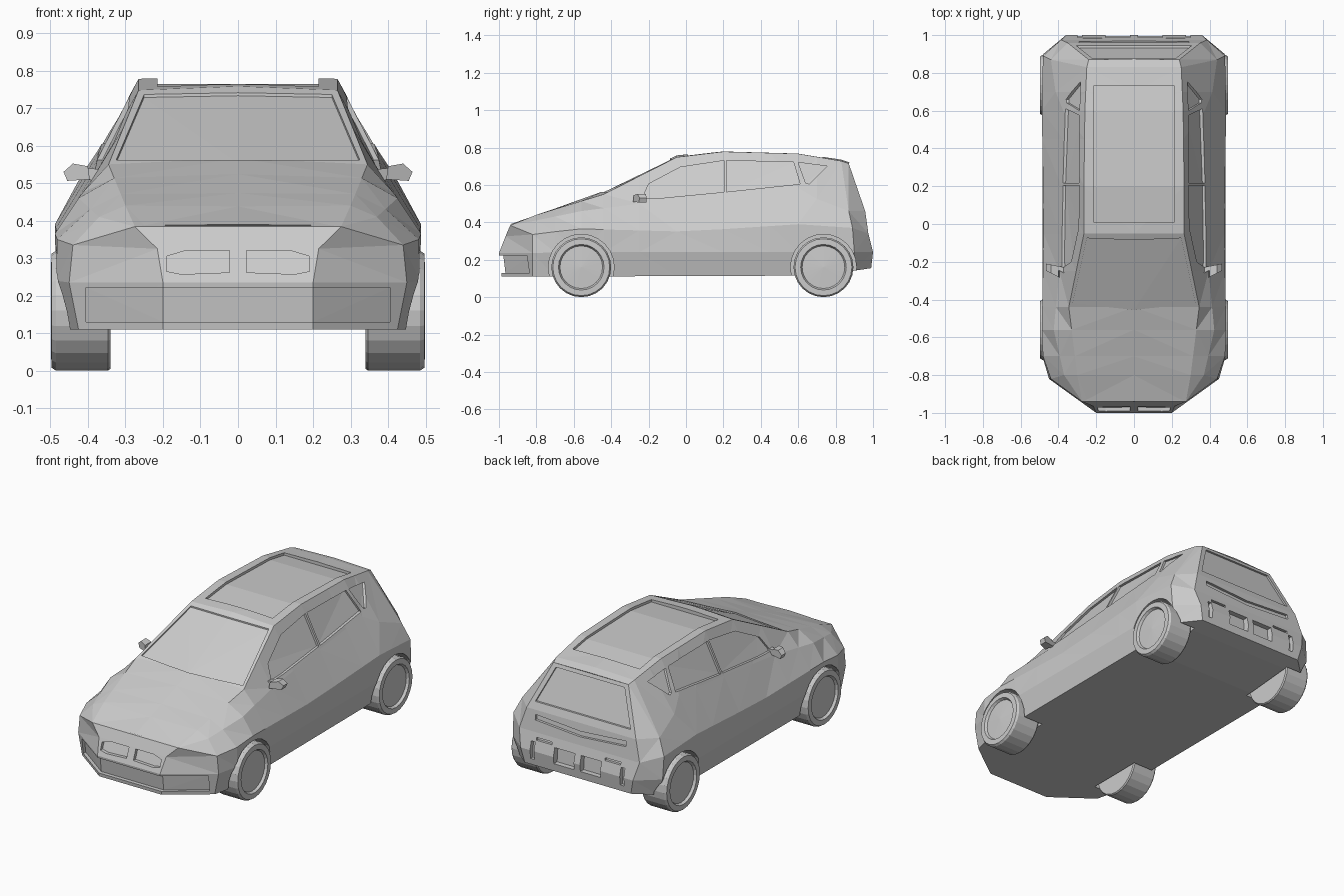
import bpy, bmesh, math
from mathutils import Vector
from mathutils.bvhtree import BVHTree

if "Cube" in bpy.data.objects:
    bpy.data.objects.remove(bpy.data.objects["Cube"])

# Feature lines of the right body half, front to back: (y, x, z)
SILL = [(-.985, .20, .11), (-.82, .425, .11), (-.7, .455, .11), (.6, .455, .115),
        (.89, .45, .14), (.99, .34, .155)]
BUMPER = [(-1, .20, .235), (-.82, .45, .235), (-.7, .485, .24), (.6, .485, .24),
          (.90, .48, .24), (1, .36, .24)]
WAIST = [(-.965, .215, .325), (-.82, .44, .335), (-.7, .482, .35), (-.56, .488, .365),
         (0, .478, .35), (.6, .488, .39), (.89, .482, .37), (.975, .385, .34)]
BELT = [(-.94, .275, .384), (-.8, .37, .41), (-.56, .425, .46), (-.25, .395, .5),
        (.2, .383, .548), (.6, .375, .585), (.7, .415, .525), (.87, .44, .46), (.958, .35, .46)]
ROOF_EDGE = [(-.93, .25, .387), (-.8, .30, .44), (-.44, .345, .55), (-.05, .265, .748),
             (.2, .265, .778), (.6, .26, .767), (.83, .25, .728), (.87, .24, .715)]
CENTRE = [(-.94, 0, .39), (-.8, 0, .438), (-.44, 0, .567), (-.05, 0, .758),
          (.2, 0, .782), (.6, 0, .77), (.83, 0, .735), (.875, 0, .72)]
STATIONS = [-.7, -.56, -.44, -.25, -.05, .2, .45, .6, .7]


def sample(line):
    """Own two end points each side, interpolated points at shared stations between."""
    out = list(line[:2])
    for y in STATIONS:
        for a, b in zip(line, line[1:]):
            if a[0] <= y <= b[0]:
                t = (y - a[0]) / (b[0] - a[0])
                out.append(tuple(p + (q - p) * t for p, q in zip(a, b)))
                break
    out += line[-2:]
    return [Vector((x, y, z)) for y, x, z in out]


def finish(bm, name):
    bmesh.ops.recalc_face_normals(bm, faces=bm.faces)
    me = bpy.data.meshes.new(name)
    bm.to_mesh(me)
    bm.free()
    ob = bpy.data.objects.new(name, me)
    bpy.context.collection.objects.link(ob)
    return ob


# Body shell: loft through the feature lines, closed at nose and tail
lines = [sample(l) for l in (SILL, BUMPER, WAIST, BELT, ROOF_EDGE, CENTRE)]
bm = bmesh.new()
rings = []
for row in zip(*lines):
    pts = list(row) + [Vector((-p.x, p.y, p.z)) for p in reversed(row[:-1])]
    rings.append([bm.verts.new(p) for p in pts])
for a, b in zip(rings, rings[1:]):
    for i in range(11):
        j = (i + 1) % 11
        bm.faces.new((a[i], a[j], b[j], b[i]))
for r in (rings[0], rings[-1]):
    for i in range(4):
        bm.faces.new((r[i], r[i + 1], r[9 - i], r[10 - i]))
    bm.faces.new(r[4:7])
bmesh.ops.recalc_face_normals(bm, faces=bm.faces)
bmesh.ops.triangulate(bm, faces=bm.faces)
surface = BVHTree.FromBMesh(bm)
body = finish(bm, "body")

cut = bmesh.new()


def recess(pts, to3d, direction, depth):
    """Add a shallow pocket: outline (one chain out, one back) projected on the body."""
    d = Vector(direction)
    inner, outer = [], []
    for p in pts:
        hit = surface.ray_cast(Vector(to3d(*p)) - d * 2, d)[0]
        inner.append(cut.verts.new(hit + d * depth))
        outer.append(cut.verts.new(hit - d * .06))
    n = len(pts)
    for vs in (inner, outer):
        for i in range(n // 2 - 1):
            cut.faces.new((vs[i], vs[i + 1], vs[n - 2 - i], vs[n - 1 - i]))
    for i in range(n):
        j = (i + 1) % n
        cut.faces.new((inner[i], inner[j], outer[j], outer[i]))


def front(pts, depth):
    recess(pts, lambda x, z: (x, 0, z), (0, 1, 0), depth)


def rear(pts, depth):
    recess(pts, lambda x, z: (x, 0, z), (0, -1, 0), depth)


def top(pts, depth):
    recess(pts, lambda x, y: (x, y, 0), (0, 0, -1), depth)


def box(x0, x1, z0, z1):
    return [(x0, z1), (x1, z1), (x1, z0), (x0, z0)]


# Windscreen, roof panel, lower intake, tail window and tail groove
top([(-.325, -.42), (0, -.455), (.325, -.42), (.25, -.075), (0, -.085), (-.25, -.075)], .008)
ys = [.01, .2, .6, .73]
top([(.215, y) for y in ys] + [(-.215, y) for y in reversed(ys)], .014)
xs = [-.405, -.2, .2, .405]
front([(x, .222) for x in xs] + [(x, .13) for x in reversed(xs)], .022)
rear([(-.22, .695), (.22, .695), (.305, .5), (-.305, .5)], .012)
rear([(-.29, .435), (0, .415), (.29, .435), (.29, .405), (0, .385), (-.29, .405)], .015)

for s in (1, -1):
    # Side windows
    for outline in ([(-.235, .525), (-.2, .605), (-.03, .695), (.203, .73), (.203, .562), (-.13, .53)],
                    [(.217, .73), (.575, .722), (.61, .605), (.217, .563)],
                    [(.6, .72), (.755, .7), (.66, .605), (.64, .61)]):
        recess(outline, lambda y, z: (0, y, z), (-s, 0, 0), .014)
    # Twin grilles
    front([(s * x, z) for x, z in ((.022, .32), (.14, .32), (.19, .305),
                                   (.19, .265), (.15, .257), (.022, .262))], .02)
    # Rear bumper pockets, reflectors and vents
    rear(box(*sorted((s * .02, s * .15)), .2, .29), .03)
    rear(box(*sorted((s * .17, s * .27)), .3, .315), .015)
    rear(box(*sorted((s * .275, s * .30)), .19, .29), .02)
    # Wheel arches
    for y in (-.56, .735):
        ends = [[cut.verts.new((s * x, y + .176 * math.cos(k * math.tau / 24),
                                .16 + .176 * math.sin(k * math.tau / 24)))
                 for k in range(24)] for x in (.33, .6)]
        for e in ends:
            cut.faces.new(e)
        for k in range(24):
            m = (k + 1) % 24
            cut.faces.new((ends[0][k], ends[0][m], ends[1][m], ends[1][k]))

bmesh.ops.triangulate(cut, faces=cut.faces)
cutter = finish(cut, "recess_cutter")
cutter.hide_render = True
mod = body.modifiers.new("recesses", 'BOOLEAN')
mod.operation, mod.solver, mod.object = 'DIFFERENCE', 'EXACT', cutter
bpy.context.view_layer.objects.active = body
bpy.ops.object.modifier_apply(modifier=mod.name)
bpy.data.objects.remove(cutter)

# Wheels: lathed tyre with sunken rim disc, profile (radius, x)
PROFILE = [(.0, .34), (.155, .34), (.16, .347), (.16, .485), (.152, .497),
           (.122, .498), (.114, .484), (0, .49)]
for name, y in (("front_wheel", -.56), ("rear_wheel", .735)):
    for s, side in ((1, "right"), (-1, "left")):
        bm = bmesh.new()
        vs = [bm.verts.new((s * x, y, .16 + r)) for r, x in PROFILE]
        es = [bm.edges.new(p) for p in zip(vs, vs[1:])]
        bmesh.ops.spin(bm, geom=vs + es, cent=(0, y, .16), axis=(1, 0, 0),
                       angle=math.tau, steps=24)
        bmesh.ops.remove_doubles(bm, verts=bm.verts, dist=.0005)
        finish(bm, f"{name}_{side}")

# Door mirrors: tapered prism housing on a short arm
for s, side in ((1, "right"), (-1, "left")):
    for part, outline, y0, y1 in (
            ("mirror_housing", [(.395, .51), (.455, .506), (.465, .53), (.44, .552), (.4, .545)], -.285, -.225),
            ("mirror_arm", [(.35, .495), (.4, .51), (.4, .54), (.35, .535)], -.25, -.225)):
        bm = bmesh.new()
        a = [bm.verts.new((s * x, y0 + (x - .39) * .5, z)) for x, z in outline]
        b = [bm.verts.new((s * x, y1 + (x - .39) * .2, z)) for x, z in outline]
        bm.faces.new(a)
        bm.faces.new(b)
        for i in range(len(a)):
            j = (i + 1) % len(a)
            bm.faces.new((a[i], a[j], b[j], b[i]))
        finish(bm, f"{part}_{side}")
